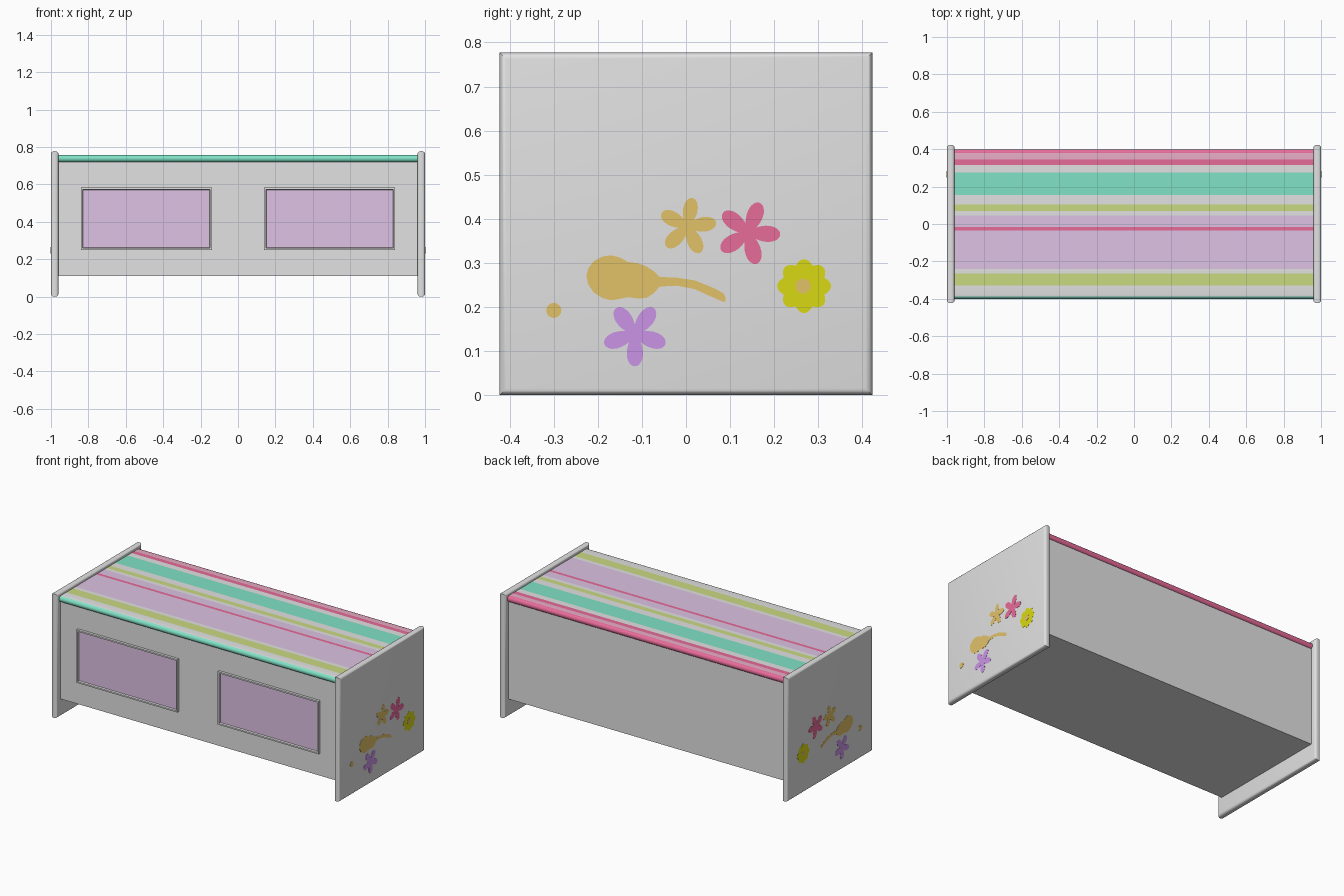
import bpy, bmesh, math
from mathutils import Vector

if "Cube" in bpy.data.objects:
    bpy.data.objects.remove(bpy.data.objects["Cube"])


def lin(c):
    c /= 255
    return c / 12.92 if c <= 0.04045 else ((c + 0.055) / 1.055) ** 2.4


def material(name, rgb):
    m = bpy.data.materials.new(name)
    m.diffuse_color = (*[lin(c) for c in rgb], 1)
    m.use_nodes = True
    m.node_tree.nodes["Principled BSDF"].inputs["Base Color"].default_value = m.diffuse_color
    return m


GREY = material("pale grey", (226, 226, 226))
LAVENDER = material("lavender", (222, 194, 228))
TEAL = material("teal", (129, 226, 198))
GREEN = material("lime green", (202, 218, 128))
PINK = material("deep pink", (235, 110, 155))
ROSE = material("light rose", (235, 175, 200))
ORANGE = material("sandy orange", (226, 194, 104))
VIOLET = material("violet", (202, 148, 230))
YELLOW = material("yellow", (217, 217, 20))


def finish(name, bm, mats, smooth=False):
    bmesh.ops.recalc_face_normals(bm, faces=bm.faces)
    me = bpy.data.meshes.new(name)
    bm.to_mesh(me)
    bm.free()
    ob = bpy.data.objects.new(name, me)
    bpy.context.collection.objects.link(ob)
    for m in mats:
        me.materials.append(m)
    if smooth:
        bpy.context.view_layer.objects.active = ob
        ob.select_set(True)
        bpy.ops.object.shade_smooth_by_angle(angle=math.radians(35))
        ob.select_set(False)
    return ob


def box(lo, hi):
    bm = bmesh.new()
    bmesh.ops.create_cube(bm, size=1)
    for v in bm.verts:
        v.co = Vector([(a + b) / 2 + c * (b - a) for a, b, c in zip(lo, hi, v.co)])
    return bm


def prism(points, x0, x1):
    """Extrude a (y, z) outline along x."""
    bm = bmesh.new()
    face = bm.faces.new([bm.verts.new((x0, y, z)) for y, z in points])
    ext = bmesh.ops.extrude_face_region(bm, geom=[face], use_keep_orig=True)
    for v in ext["geom"]:
        if isinstance(v, bmesh.types.BMVert):
            v.co.x = x1
    return bm


# Chest body
finish("body", box((-0.965, -0.386, 0.11), (0.965, 0.388, 0.722)), [GREY])

# Striped cushion lid: rounded long edges, stripes run along x
stripes = [(-0.385, TEAL), (-0.33, GREY), (-0.265, GREEN), (-0.24, GREY),
           (-0.035, LAVENDER), (-0.015, PINK), (0.045, LAVENDER), (0.07, GREY),
           (0.105, GREEN), (0.155, GREY), (0.275, TEAL), (0.315, GREY),
           (0.345, PINK), (0.38, ROSE), (1.0, PINK)]
R, ZC = 0.019, 0.738
arc = [math.radians(-90 + 180 * i / 10) for i in range(11)]
profile = [(-0.381 - R * math.cos(a), ZC + R * math.sin(a)) for a in arc]
profile += [(y, ZC + R) for y, _ in stripes[1:-2]]
profile += [(0.38 + R * math.cos(a), ZC + R * math.sin(a)) for a in reversed(arc)]
lid_mats = [GREY, LAVENDER, TEAL, GREEN, PINK, ROSE]
bm = prism(profile, -0.962, 0.962)
bm.normal_update()
for f in bm.faces:
    y = f.calc_center_median().y
    if len(f.verts) == 4 and f.calc_center_median().z > ZC - R + 1e-4:
        f.material_index = lid_mats.index(next(m for lim, m in stripes if y < lim))
finish("striped_lid", bm, lid_mats, smooth=True)


# Outlines for the painted motifs on the end boards
def flower(cy, cz, reach, start, petals=5, inner=0.3, power=0.57):
    pts = []
    n = petals * 20
    for i in range(n):
        t = 2 * math.pi * i / n
        r = reach * (inner + (1 - inner) * (0.5 + 0.5 * math.cos(petals * t)) ** power)
        a = t + math.radians(start)
        pts.append((cy + r * math.cos(a), cz + r * math.sin(a)))
    return pts


def disc(cy, cz, r):
    return flower(cy, cz, r, 0, 2, 1.0)


def spoon():
    # centreline points: (y, z, half height)
    spine = [(-0.226, 0.27, 0.0), (-0.222, 0.269, 0.018), (-0.21, 0.268, 0.035),
             (-0.19, 0.267, 0.047), (-0.17, 0.266, 0.051), (-0.15, 0.265, 0.047),
             (-0.132, 0.262, 0.04), (-0.11, 0.259, 0.04), (-0.09, 0.256, 0.036),
             (-0.072, 0.256, 0.024), (-0.06, 0.257, 0.011), (-0.02, 0.257, 0.009),
             (0.02, 0.25, 0.01), (0.06, 0.233, 0.011), (0.085, 0.221, 0.01),
             (0.09, 0.217, 0.004)]
    return [(y, z + h) for y, z, h in spine] + [(y, z - h) for y, z, h in spine[:0:-1]]


motifs = [("orange_flower", flower(0.003, 0.382, 0.066, 80), ORANGE, 0.002),
          ("pink_flower", flower(0.141, 0.368, 0.073, 69), PINK, 0.002),
          ("violet_flower", flower(-0.116, 0.138, 0.073, -90), VIOLET, 0.002),
          ("yellow_flower", flower(0.268, 0.247, 0.061, 0, 8, 0.82), YELLOW, 0.002),
          ("yellow_flower_centre", disc(0.266, 0.247, 0.017), ORANGE, 0.003),
          ("small_dot", disc(-0.3, 0.192, 0.017), ORANGE, 0.002),
          ("long_handled_shape", spoon(), ORANGE, 0.002)]

for side, s in (("left", -1), ("right", 1)):
    # End board with rounded rims
    bm = box((min(s, s * 0.96), -0.423, 0), (max(s, s * 0.96), 0.423, 0.777))
    rim = [e for e in bm.edges if abs(e.verts[0].co.x - e.verts[1].co.x) < 1e-5]
    bmesh.ops.bevel(bm, geom=rim, offset=0.015, segments=4, profile=0.5, affect="EDGES")
    finish(side + "_end_board", bm, [GREY], smooth=True)

    # Painted motifs as thin plates
    for name, pts, mat, t in motifs:
        finish(side + "_" + name, prism(pts, s * 0.998, s * (0.999 + t)), [mat])

    # Front panel: raised frame with a recessed lavender field
    bm = box((s * 0.49 - 0.35, -0.402, 0.25), (s * 0.49 + 0.35, -0.38, 0.582))
    bm.normal_update()
    front = min(bm.faces, key=lambda f: f.calc_center_median().y)
    bmesh.ops.inset_region(bm, faces=[front], thickness=0.013)
    bmesh.ops.inset_region(bm, faces=[front], thickness=0.003, depth=-0.012)
    front.material_index = 1
    finish(side + "_front_panel", bm, [GREY, LAVENDER])
